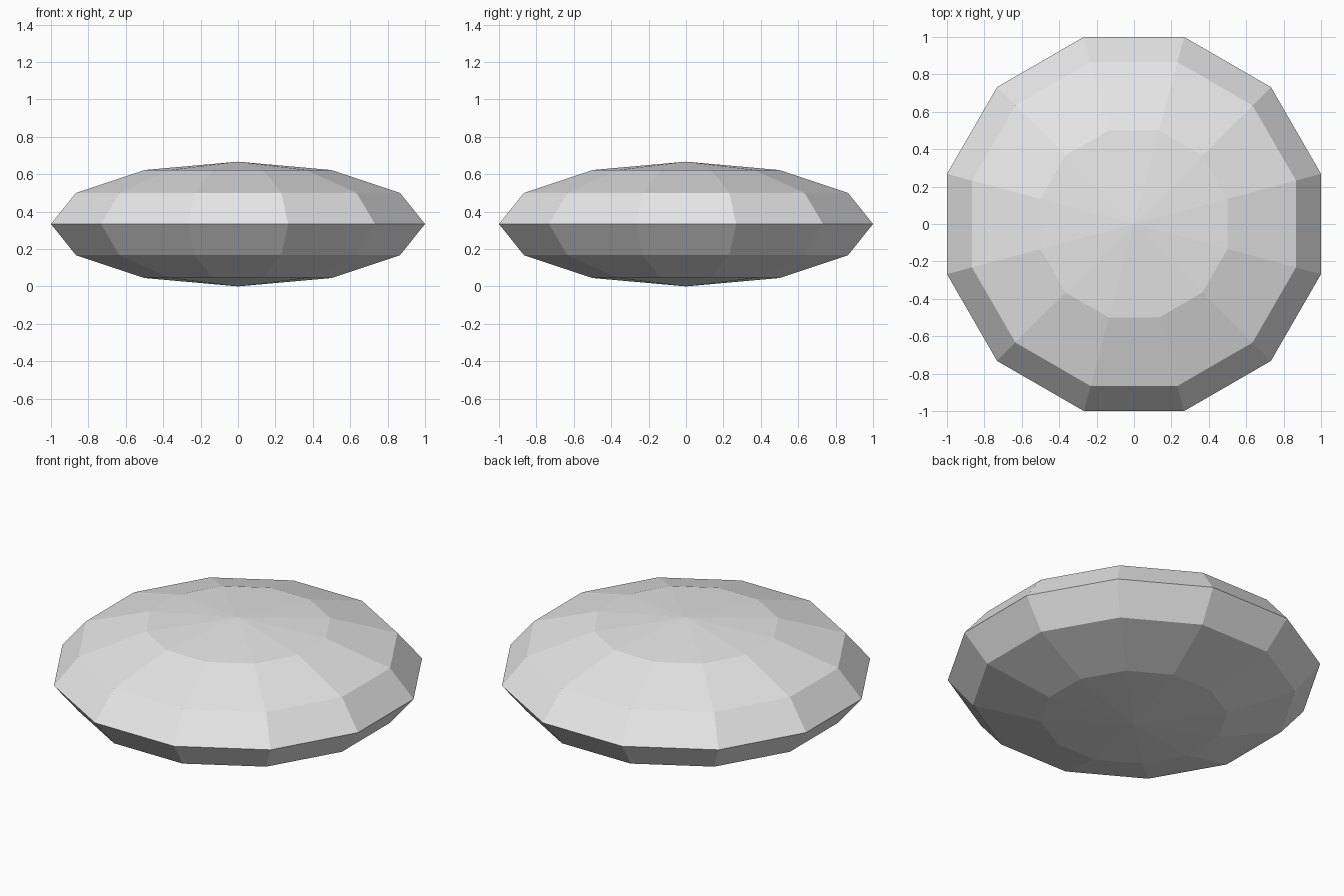
import bpy
import bmesh
from math import cos, pi
from mathutils import Matrix

cube = bpy.data.objects.get("Cube")
if cube:
    bpy.data.objects.remove(cube, do_unlink=True)

SIDES = 12
RINGS = 6
HEIGHT = 2 / 3

# Plain grey material
grey = bpy.data.materials.new("light_grey")
grey.use_nodes = True
colour = (0.8, 0.8, 0.8, 1)
grey.diffuse_color = colour
for node in grey.node_tree.nodes:
    if node.type == "BSDF_PRINCIPLED":
        node.inputs["Base Color"].default_value = colour

# Flattened low-poly pebble: flat sides face the axes
bm = bmesh.new()
bmesh.ops.create_uvsphere(bm, u_segments=SIDES, v_segments=RINGS, radius=1)
radius = 1 / cos(pi / SIDES)
place = (Matrix.Translation((0, 0, HEIGHT / 2))
         @ Matrix.Diagonal((radius, radius, HEIGHT / 2, 1))
         @ Matrix.Rotation(pi / SIDES, 4, "Z"))
bmesh.ops.transform(bm, matrix=place, verts=bm.verts)
for face in bm.faces:
    face.smooth = False

mesh = bpy.data.meshes.new("pebble")
bm.to_mesh(mesh)
bm.free()
mesh.materials.append(grey)
pebble = bpy.data.objects.new("pebble", mesh)
bpy.context.collection.objects.link(pebble)
